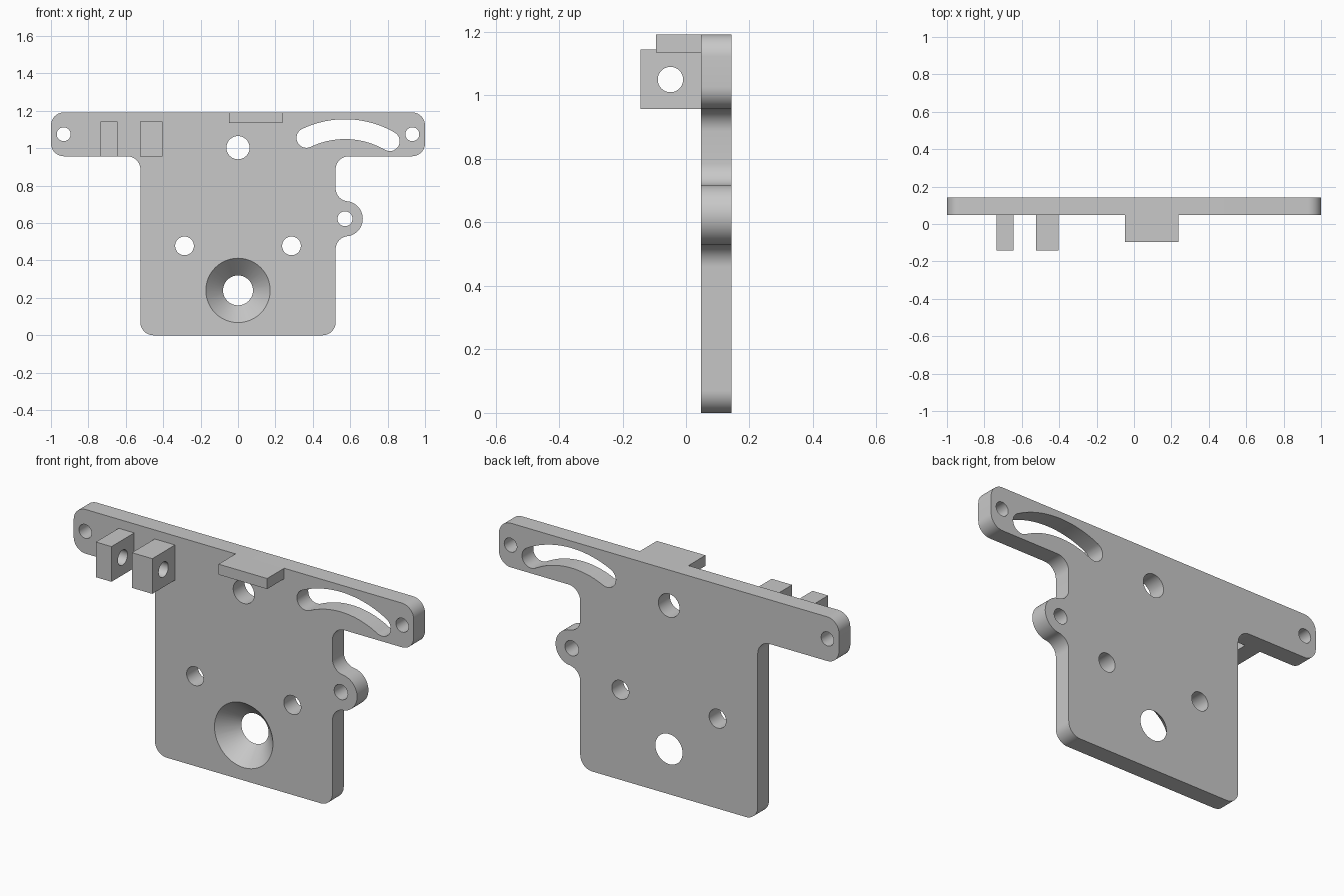
import bpy, bmesh
from math import sin, cos, radians

cube = bpy.data.objects.get("Cube")
if cube:
    bpy.data.objects.remove(cube, do_unlink=True)

FRONT, BACK, TOP, BAR = 0.048, 0.143, 1.192, 0.957   # plate depth, top edge, underside of the bar
R = 0.07                                             # fillet radius
EAR = (0.572, 0.623)                                 # pivot ear centre

grey = bpy.data.materials.new("plain_grey")
grey.use_nodes = True
grey.diffuse_color = (0.58, 0.58, 0.58, 1)
grey.node_tree.nodes["Principled BSDF"].inputs["Base Color"].default_value = grey.diffuse_color


def arc(cx, cz, r, a0, a1, n=12):
    angles = [radians(a0 + (a1 - a0) * i / n) for i in range(n + 1)]
    return [(cx + r * cos(a), cz + r * sin(a)) for a in angles]


def circle(cx, cz, r):
    return arc(cx, cz, r, 0, 360, 48)[:-1]


def loft(bm, front, back, y0, y1):
    """Solid between two matching outlines in the xz plane."""
    a = [bm.verts.new((x, y0, z)) for x, z in front]
    b = [bm.verts.new((x, y1, z)) for x, z in back]
    bm.faces.new(a)
    bm.faces.new(b[::-1])
    for i in range(len(a)):
        j = (i + 1) % len(a)
        bm.faces.new((a[i], b[i], b[j], a[j]))


def make(name, bm):
    bmesh.ops.recalc_face_normals(bm, faces=bm.faces)
    mesh = bpy.data.meshes.new(name)
    bm.to_mesh(mesh)
    bm.free()
    mesh.materials.append(grey)
    obj = bpy.data.objects.new(name, mesh)
    bpy.context.collection.objects.link(obj)
    return obj


def cut(obj, cutter):
    """Subtract the cutter, drop it, then smooth the curved walls."""
    cutter.hide_render = True
    mod = obj.modifiers.new("holes", "BOOLEAN")
    mod.operation, mod.solver, mod.object = "DIFFERENCE", "EXACT", cutter
    bpy.ops.object.select_all(action="DESELECT")
    bpy.context.view_layer.objects.active = obj
    obj.select_set(True)
    bpy.ops.object.modifier_apply(modifier=mod.name)
    bpy.data.objects.remove(cutter, do_unlink=True)
    bpy.ops.object.shade_smooth_by_angle(angle=radians(30))


def box(name, x0, x1, y0, z0, z1):
    bm = bmesh.new()
    outline = [(x0, z0), (x1, z0), (x1, z1), (x0, z1)]
    loft(bm, outline, outline, y0, FRONT)
    return make(name, bm)


# T-shaped plate with rounded corners and a pivot ear
half, end = 0.522, 1.0
fx = half + R
fz = 0.163
outline = (
    arc(R - half, R, R, 180, 270) + arc(half - R, R, R, 270, 360)
    + arc(fx, EAR[1] - fz, R, 180, 97) + arc(*EAR, 0.095, -82, 82, 32)[1:-1]
    + arc(fx, EAR[1] + fz, R, 263, 180)
    + arc(fx, BAR - R, R, 180, 90)
    + arc(end - R, BAR + R, R, 270, 360) + arc(end - R, TOP - R, R, 0, 90)
    + arc(R - end, TOP - R, R, 90, 180) + arc(R - end, BAR + R, R, 180, 270)
    + arc(-fx, BAR - R, R, 90, 0)
)
bm = bmesh.new()
loft(bm, outline, outline, FRONT, BACK)
plate = make("mounting_plate", bm)

# Round holes, curved slot and countersink
bm = bmesh.new()
holes = [(*EAR, 0.04), (0, 1.003, 0.062)]
for side in (-1, 1):
    holes += [(side * 0.932, 1.075, 0.037), (side * 0.286, 0.478, 0.05)]
for hole in holes:
    loft(bm, circle(*hole), circle(*hole), 0, 0.2)

reach, w, a0, a1 = 0.479, 0.053, 60, 115.5
(sx, sz), (ex, ez) = arc(*EAR, reach, a0, a1, 1)
slot = (arc(*EAR, reach + w, a0, a1, 32) + arc(ex, ez, w, a1, a1 + 180, 20)[1:-1]
        + arc(*EAR, reach - w, a1, a0, 32) + arc(sx, sz, w, a0 + 180, a0 + 360, 20)[1:-1])
loft(bm, slot, slot, 0, 0.2)

wide, narrow, extra = 0.172, 0.08, 0.02
grow = (wide - narrow) / (BACK - FRONT) * extra
loft(bm, circle(0, 0.24, wide + grow), circle(0, 0.24, narrow - grow),
     FRONT - extra, BACK + extra)
cut(plate, make("plate_cutter", bm))

# Stop tab along the top edge
box("top_tab", -0.048, 0.238, -0.095, 1.136, TOP)

# Pair of drilled hinge lugs
for name, x0, x1 in (("outer_lug", -0.736, -0.644), ("inner_lug", -0.524, -0.404)):
    lug = box(name, x0, x1, -0.143, BAR, 1.144)
    bm = bmesh.new()
    loft(bm, circle(0, 0, 0.04), circle(0, 0, 0.04), x0 - 0.05, x1 + 0.05)
    for v in bm.verts:
        v.co = (v.co.y, v.co.x - 0.049, v.co.z + 1.05)
    cut(lug, make("lug_cutter", bm))
